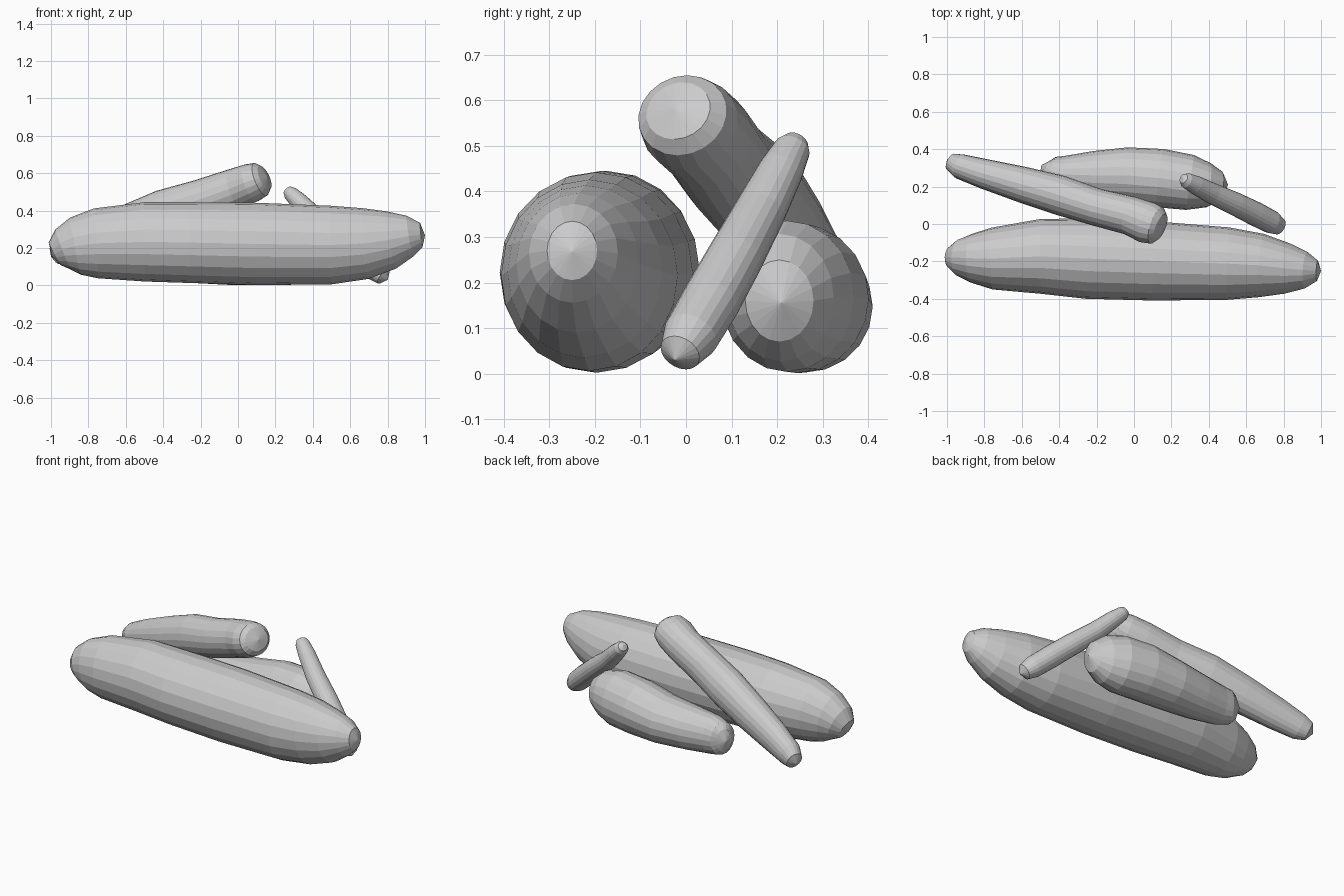
import bpy, bmesh, math
from mathutils import Vector

SIDES = 20


def root(name, stations, tips):
    """Loft elliptical rings (x, y, z, side radius, upright radius) and close both ends with a point."""
    bm = bmesh.new()
    centres = [Vector(s[:3]) for s in stations]
    rings = []
    for i, s in enumerate(stations):
        a = centres[max(i - 1, 0)]
        b = centres[min(i + 1, len(centres) - 1)]
        t = (b - a).normalized()
        side = Vector((0, 0, 1)).cross(t).normalized()
        up = t.cross(side)
        ring = []
        for k in range(SIDES):
            ang = 2 * math.pi * k / SIDES
            ring.append(bm.verts.new(centres[i] + side * (s[3] * math.cos(ang))
                                     + up * (s[4] * math.sin(ang))))
        rings.append(ring)
    for r0, r1 in zip(rings, rings[1:]):
        for k in range(SIDES):
            n = (k + 1) % SIDES
            bm.faces.new((r0[k], r0[n], r1[n], r1[k]))
    for ring, tip in ((rings[0], tips[0]), (rings[-1], tips[1])):
        v = bm.verts.new(tip)
        for k in range(SIDES):
            bm.faces.new((ring[k], ring[(k + 1) % SIDES], v))
    bmesh.ops.recalc_face_normals(bm, faces=bm.faces)
    me = bpy.data.meshes.new(name)
    bm.to_mesh(me)
    bm.free()
    ob = bpy.data.objects.new(name, me)
    bpy.context.collection.objects.link(ob)
    return ob


# large root lying along the front
root("large_front_root", [
    (-0.978, -0.178, 0.168, 0.06, 0.07),
    (-0.935, -0.18, 0.192, 0.1, 0.115),
    (-0.87, -0.183, 0.21, 0.13, 0.155),
    (-0.76, -0.185, 0.225, 0.165, 0.187),
    (-0.50, -0.173, 0.233, 0.2, 0.212),
    (-0.25, -0.185, 0.229, 0.215, 0.216),
    (0.10, -0.197, 0.222, 0.212, 0.22),
    (0.50, -0.212, 0.216, 0.194, 0.21),
    (0.68, -0.222, 0.224, 0.17, 0.19),
    (0.82, -0.238, 0.243, 0.135, 0.155),
    (0.92, -0.247, 0.264, 0.098, 0.11),
    (0.98, -0.25, 0.27, 0.055, 0.065)],
    [(-0.996, -0.178, 0.158), (1.0, -0.25, 0.268)])

# thick short root lying behind
root("short_back_root", [
    (-0.475, 0.305, 0.145, 0.045, 0.07),
    (-0.45, 0.285, 0.145, 0.08, 0.1),
    (-0.38, 0.265, 0.143, 0.10, 0.115),
    (-0.22, 0.26, 0.142, 0.13, 0.13),
    (-0.04, 0.26, 0.147, 0.15, 0.145),
    (0.14, 0.245, 0.165, 0.157, 0.164),
    (0.30, 0.222, 0.17, 0.148, 0.166),
    (0.40, 0.207, 0.167, 0.118, 0.14),
    (0.47, 0.205, 0.16, 0.075, 0.09)],
    [(-0.495, 0.315, 0.145), (0.503, 0.21, 0.155)])

# long root resting across the two
root("long_top_root", [
    (-0.978, 0.332, 0.165, 0.048, 0.055),
    (-0.93, 0.308, 0.188, 0.067, 0.077),
    (-0.80, 0.268, 0.24, 0.08, 0.095),
    (-0.60, 0.212, 0.315, 0.096, 0.112),
    (-0.40, 0.155, 0.39, 0.106, 0.122),
    (-0.20, 0.09, 0.452, 0.1, 0.115),
    (-0.02, 0.045, 0.515, 0.104, 0.11),
    (0.07, 0.008, 0.548, 0.112, 0.105),
    (0.12, -0.008, 0.567, 0.102, 0.094),
    (0.142, -0.017, 0.577, 0.075, 0.068)],
    [(-1.0, 0.342, 0.155), (0.157, -0.023, 0.58)])

# small slender root leaning at the right
root("small_leaning_root", [
    (0.265, 0.243, 0.51, 0.027, 0.027),
    (0.28, 0.233, 0.493, 0.041, 0.039),
    (0.33, 0.208, 0.445, 0.05, 0.048),
    (0.42, 0.162, 0.355, 0.057, 0.055),
    (0.54, 0.108, 0.255, 0.062, 0.061),
    (0.65, 0.054, 0.158, 0.065, 0.063),
    (0.735, 0.01, 0.083, 0.062, 0.061),
    (0.778, -0.013, 0.046, 0.046, 0.046)],
    [(0.258, 0.247, 0.517), (0.8, -0.025, 0.03)])
